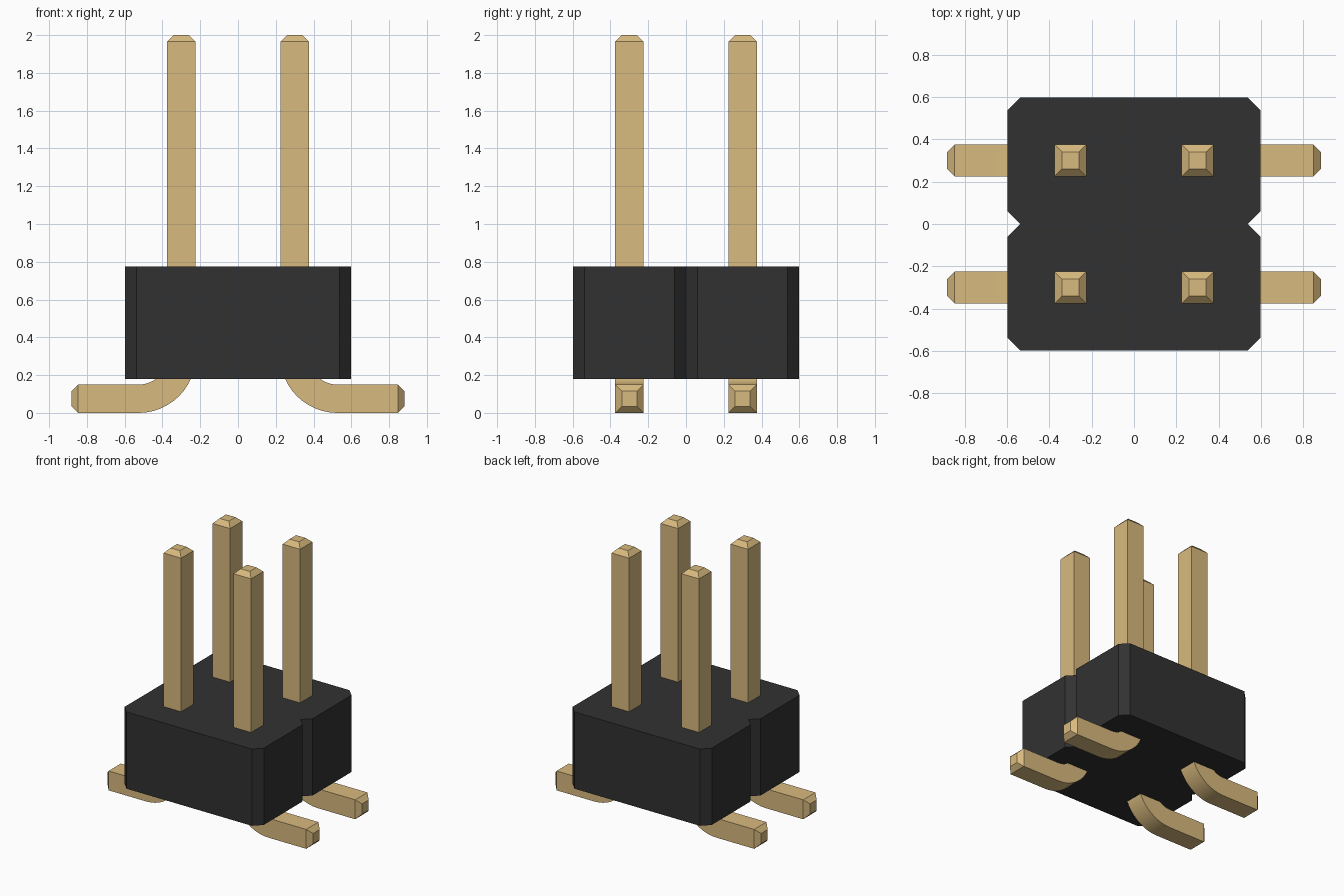
import bpy, bmesh, math
from mathutils import Vector

cube = bpy.data.objects.get("Cube")
if cube:
    bpy.data.objects.remove(cube, do_unlink=True)


def material(name, rgb):
    m = bpy.data.materials.new(name)
    m.use_nodes = True
    m.diffuse_color = (*rgb, 1)
    m.node_tree.nodes["Principled BSDF"].inputs["Base Color"].default_value = (*rgb, 1)
    return m


black = material("black plastic", (0.031, 0.031, 0.031))
gold = material("gold metal", (0.69, 0.49, 0.21))


def finish(bm, name, mat):
    """Turn a bmesh into an object, smooth with sharp edges kept."""
    bmesh.ops.recalc_face_normals(bm, faces=bm.faces)
    for f in bm.faces:
        f.smooth = True
    for e in bm.edges:
        e.smooth = e.calc_face_angle(0) < math.radians(30)
    mesh = bpy.data.meshes.new(name)
    bm.to_mesh(mesh)
    bm.free()
    mesh.materials.append(mat)
    ob = bpy.data.objects.new(name, mesh)
    bpy.context.collection.objects.link(ob)
    return ob


# Housing: chamfered outline with a notch in each side, extruded upward
S, C, Z0, Z1 = 0.597, 0.06, 0.18, 0.775
half = [(S - C, -S), (S, -S + C), (S, -C), (S - C, 0), (S, C), (S, S - C), (S - C, S)]
outline = half + [(-x, -y) for x, y in half]
bm = bmesh.new()
base = bm.faces.new([bm.verts.new((x, y, Z0)) for x, y in outline])
ext = bmesh.ops.extrude_face_region(bm, geom=[base], use_keep_orig=True)
top = [v for v in ext["geom"] if isinstance(v, bmesh.types.BMVert)]
bmesh.ops.translate(bm, verts=top, vec=(0, 0, Z1 - Z0))
finish(bm, "housing", black)

# Pins: square section swept from the foot through the bend to the tip
W, TIP, CH = 0.075, 0.04, 0.035
BEND_X, BEND_Z, BEND_R, STEPS = 0.525, 0.30, 0.225, 12


def pin(name, side, y):
    # stations: x, z, angle of the in-plane normal, half width
    path = [(0.882, W, -math.pi / 2, TIP), (0.882 - CH, W, -math.pi / 2, W)]
    for i in range(STEPS + 1):
        a = -math.pi / 2 - i / STEPS * math.pi / 2
        path.append((BEND_X + BEND_R * math.cos(a), BEND_Z + BEND_R * math.sin(a), a, W))
    path += [(0.30, 2 - CH, -math.pi, W), (0.30, 2.0, -math.pi, TIP)]
    bm = bmesh.new()
    rings = []
    for x, z, a, h in path:
        n = Vector((math.cos(a), 0, math.sin(a))) * h
        ring = []
        for sn, sy in ((1, 1), (1, -1), (-1, -1), (-1, 1)):
            p = Vector((x, y + sy * h, z)) + n * sn
            ring.append(bm.verts.new((p.x * side, p.y, p.z)))
        rings.append(ring)
    for r, q in zip(rings, rings[1:]):
        for k in range(4):
            bm.faces.new((r[k], r[(k + 1) % 4], q[(k + 1) % 4], q[k]))
    bm.faces.new(rings[0])
    bm.faces.new(rings[-1])
    finish(bm, name, gold)


for side, sname in ((1, "left"), (-1, "right")):
    for y, yname in ((-0.3, "front"), (0.3, "back")):
        pin(f"{yname}_{sname}_pin", side, y)
